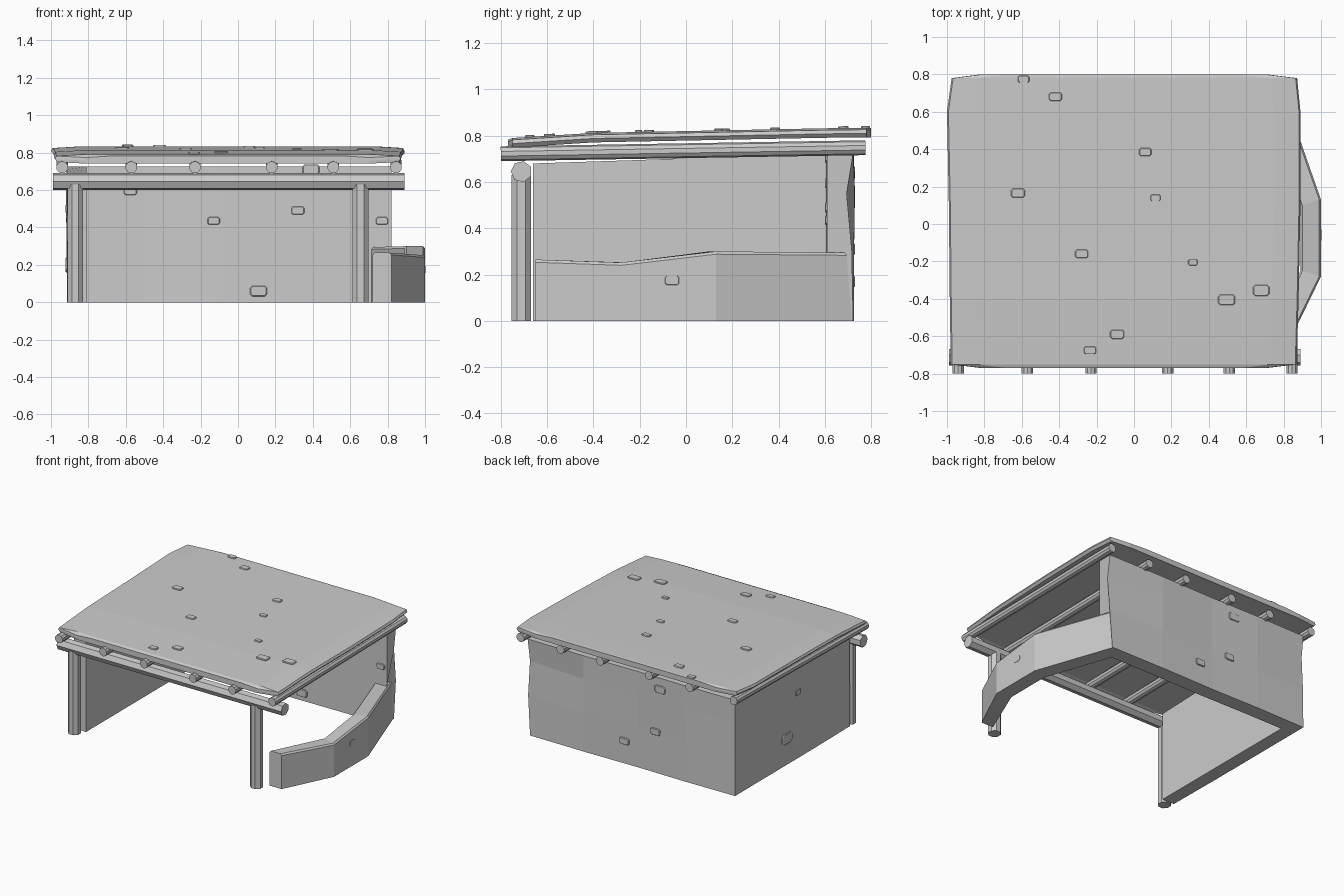
import bpy, bmesh, math
from mathutils import Vector, Matrix

if "Cube" in bpy.data.objects:
    bpy.data.objects.remove(bpy.data.objects["Cube"])

mat = bpy.data.materials.new("grey clay")
mat.diffuse_color = (0.6, 0.6, 0.6, 1)
mat.use_nodes = True
mat.node_tree.nodes["Principled BSDF"].inputs["Base Color"].default_value = mat.diffuse_color


def finish(name, bm):
    bmesh.ops.recalc_face_normals(bm, faces=bm.faces)
    me = bpy.data.meshes.new(name)
    bm.to_mesh(me)
    bm.free()
    me.materials.append(mat)
    ob = bpy.data.objects.new(name, me)
    bpy.context.collection.objects.link(ob)
    return ob


def loft(name, rings):
    """Skin a run of equal-length closed rings and cap both ends."""
    bm = bmesh.new()
    rows = [[bm.verts.new(p) for p in r] for r in rings]
    n = len(rows[0])
    for a, b in zip(rows, rows[1:]):
        for i in range(n):
            j = (i + 1) % n
            bm.faces.new((a[i], a[j], b[j], b[i]))
    bm.faces.new(rows[0])
    bm.faces.new(rows[-1])
    return finish(name, bm)


def log(name, a, b, r, sides, turn=0):
    """Straight faceted timber from a to b."""
    a, b = Vector(a), Vector(b)
    d = b - a
    bm = bmesh.new()
    m = (Matrix.Translation((a + b) / 2) @ d.to_track_quat('Z', 'Y').to_matrix().to_4x4()
         @ Matrix.Rotation(turn, 4, 'Z'))
    bmesh.ops.create_cone(bm, cap_ends=True, segments=sides, radius1=r, radius2=r,
                          depth=d.length, matrix=m)
    return finish(name, bm)


def stone(name, at, normal, w, h, up=(0, 0, 1)):
    """Small raised brick with clipped corners lying on a surface."""
    n = Vector(normal).normalized()
    u = Vector(up)
    u = (u - n * u.dot(n)).normalized()
    s = u.cross(n)
    w, h = w / 2, h / 2
    c = min(w, h) * 0.4
    outline = [(-w, -h + c), (-w + c, -h), (w - c, -h), (w, -h + c),
               (w, h - c), (w - c, h), (-w + c, h), (-w, h - c)]
    rings = []
    for lift, k in ((-0.012, 1), (0.004, 1), (0.008, 0.88)):
        rings.append([Vector(at) + n * lift + s * x * k + u * y * k for x, y in outline])
    return loft(name, rings)


# Full-height left and back walls, one strip mitred at the corner
# station: outer x, outer y, inner x, inner y, top z, bow of the middle
stations = [(-0.91, -0.66, -0.81, -0.66, 0.68, 0.005), (-0.915, -0.2, -0.81, -0.2, 0.695, 0.0),
            (-0.915, 0.25, -0.81, 0.2, 0.71, -0.006), (-0.915, 0.72, -0.81, 0.61, 0.725, 0.012),
            (-0.5, 0.725, -0.5, 0.61, 0.725, -0.005), (-0.1, 0.72, -0.1, 0.605, 0.725, 0.006),
            (0.35, 0.725, 0.35, 0.61, 0.725, -0.004), (0.8, 0.722, 0.72, 0.61, 0.725, 0.028)]
rings = []
for ox, oy, ix, iy, top, bow in stations:
    o, i = Vector((ox, oy, 0)), Vector((ix, iy, 0))
    inward = (i - o).normalized()
    end = ox > 0.7
    prof = [(0, 0), (0.3, 0.2), (0.55, 1), (top, 0)]
    ring = []
    for z, k in prof:
        p = o + inward * bow * k + Vector((0, 0, z))
        if end:
            p = Vector((ox + 0.02 * min(1, z / 0.3), oy - bow * k, z))
        ring.append(p)
    for z, k in reversed(prof):
        p = i + Vector((0, 0, z))
        if end:
            p.x = 0.72 + 0.1 * min(1, z / 0.3)
        ring.append(p)
    rings.append(ring)
loft("tall_walls", rings)

# Low curved wall on the right
low = [(0.82, -0.65, 0.72, -0.65, 0.265), (1.0, -0.28, 0.89, -0.25, 0.252),
       (1.0, 0.13, 0.89, 0.1, 0.3), (0.795, 0.715, 0.71, 0.62, 0.295)]
loft("low_curved_wall", [[(ox, oy, 0), (ox, oy, t - 0.012), (ox - 0.01, oy, t),
                          (ix + 0.01, iy, t), (ix, iy, t - 0.012), (ix, iy, 0)]
                         for ox, oy, ix, iy, t in low])

# Front posts and the beam they carry
for k, x in (("left", -0.87), ("right", 0.655)):
    log(f"post_{k}", (x, -0.712, 0), (x, -0.712, 0.63), 0.046, 8, math.pi / 8)
log("front_beam", (-0.99, -0.711, 0.645), (0.89, -0.711, 0.645), 0.046, 7, math.pi / 2)

# Rafters under the roof
for n, x in enumerate((-0.94, -0.57, -0.23, 0.18, 0.51, 0.845)):
    log(f"rafter_{n + 1}", (x, -0.8, 0.722), (x, 0.775, 0.748), 0.032, 10)

# Roof slab: y, left x, right x, top z
slab = [(-0.77, -0.82, 0.71, 0.782), (-0.75, -0.98, 0.87, 0.79), (-0.4, -0.985, 0.88, 0.812),
        (0.1, -0.99, 0.89, 0.822), (0.6, -1.0, 0.89, 0.832), (0.78, -0.975, 0.872, 0.834),
        (0.8, -0.82, 0.71, 0.832)]
rings = []
for y, l, r, z in slab:
    low_z = z - 0.041
    rings.append([(l, y, z - 0.024), (l + 0.008, y, z - 0.008), (l + 0.14, y, z),
                  (r - 0.14, y, z), (r - 0.008, y, z - 0.008), (r, y, z - 0.024),
                  (r - 0.015, y, low_z), (l + 0.015, y, low_z)])
loft("roof", rings)


def roof_z(y):
    for a, b in zip(slab, slab[1:]):
        if y <= b[0]:
            return a[3] + (b[3] - a[3]) * (y - a[0]) / (b[0] - a[0])
    return slab[-1][3]


# Stones on the roof
for n, (x, y, w) in enumerate([(-0.59, 0.775, 0.06), (-0.42, 0.68, 0.07), (0.06, 0.385, 0.065),
                               (0.115, 0.14, 0.055), (-0.62, 0.165, 0.075), (-0.28, -0.16, 0.07),
                               (0.315, -0.205, 0.05), (0.495, -0.405, 0.09), (0.68, -0.355, 0.09),
                               (-0.09, -0.59, 0.075), (-0.235, -0.675, 0.065)]):
    stone(f"roof_stone_{n + 1}", (x, y, roof_z(y)), (0, -0.03, 1), w, w * 0.65, (0, 1, 0))

# Stones on the back wall, inside then outside
for n, (x, z, w) in enumerate([(-0.575, 0.595, 0.07), (-0.13, 0.435, 0.065), (0.32, 0.49, 0.07),
                               (0.39, 0.71, 0.09), (0.11, 0.06, 0.09), (0.77, 0.435, 0.065)]):
    stone(f"inner_stone_{n + 1}", (x, 0.608, z), (0, -1, 0), w, w * 0.62)
for n, (x, z, w) in enumerate([(-0.29, 0.64, 0.09), (0.01, 0.17, 0.08), (-0.25, 0.31, 0.08)]):
    stone(f"back_stone_{n + 1}", (x, 0.722, z), (0, 1, 0), w, w * 0.62)

# Stones on the left wall and the low wall
stone("left_stone_1", (-0.915, 0.1, 0.2), (-1, 0, 0), 0.12, 0.08)
stone("left_stone_2", (-0.915, -0.03, 0.5), (-1, 0, 0), 0.06, 0.04)
stone("low_wall_stone", (1.0 - 0.006, -0.06, 0.175), (1, 0, 0), 0.065, 0.042)
